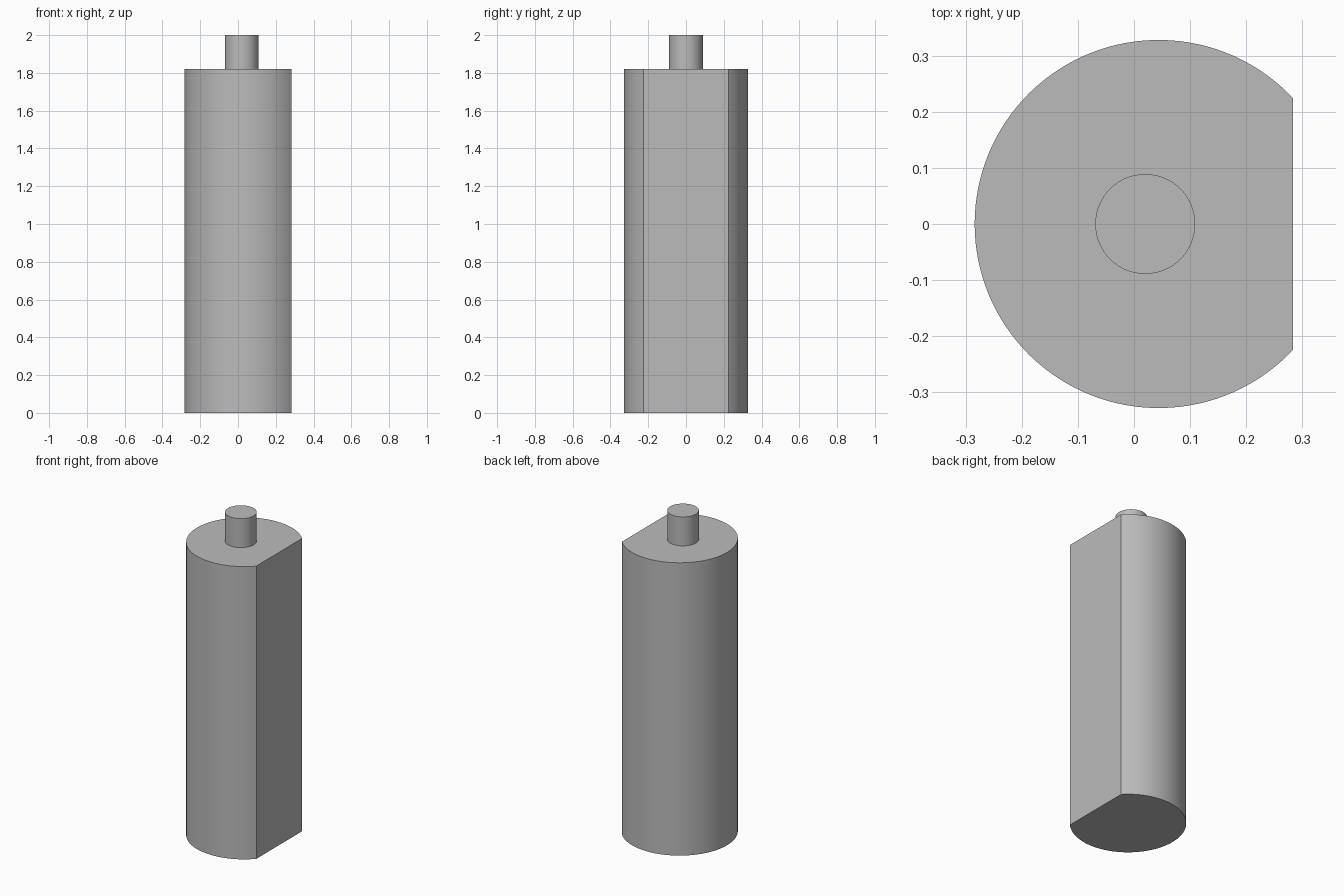
import bpy
import bmesh
import math

cube = bpy.data.objects.get("Cube")
if cube:
    bpy.data.objects.remove(cube, do_unlink=True)

grey = bpy.data.materials.new("plain grey")
grey.use_nodes = True
color = (0.5, 0.5, 0.5, 1)
grey.diffuse_color = color
grey.node_tree.nodes["Principled BSDF"].inputs["Base Color"].default_value = color


def arc(cx, radius, start, end, count):
    """Points on a circle centred on the x axis, end angle included."""
    step = (end - start) / (count - 1)
    return [(cx + radius * math.cos(start + i * step),
             radius * math.sin(start + i * step)) for i in range(count)]


def extrude_profile(name, points, bottom, top):
    bm = bmesh.new()
    face = bm.faces.new([bm.verts.new((x, y, bottom)) for x, y in points])
    result = bmesh.ops.extrude_face_region(bm, geom=[face], use_keep_orig=True)
    moved = [v for v in result["geom"] if isinstance(v, bmesh.types.BMVert)]
    bmesh.ops.translate(bm, verts=moved, vec=(0, 0, top - bottom))
    bmesh.ops.recalc_face_normals(bm, faces=bm.faces)
    mesh = bpy.data.meshes.new(name)
    bm.to_mesh(mesh)
    bm.free()
    mesh.materials.append(grey)
    obj = bpy.data.objects.new(name, mesh)
    bpy.context.collection.objects.link(obj)
    bpy.ops.object.select_all(action="DESELECT")
    obj.select_set(True)
    bpy.context.view_layer.objects.active = obj
    bpy.ops.object.shade_smooth_by_angle(angle=math.radians(30))
    return obj


# Cylindrical body with one flat side facing +x
body_x, body_r, flat_x = 0.044, 0.328, 0.283
body_top = 1.82
cut = math.acos((flat_x - body_x) / body_r)
extrude_profile("body", arc(body_x, body_r, cut, math.tau - cut, 97), 0, body_top)

# Round pin on top
sides = 64
extrude_profile("top_pin", arc(0.02, 0.089, 0, math.tau * (1 - 1 / sides), sides),
                body_top, 2)
